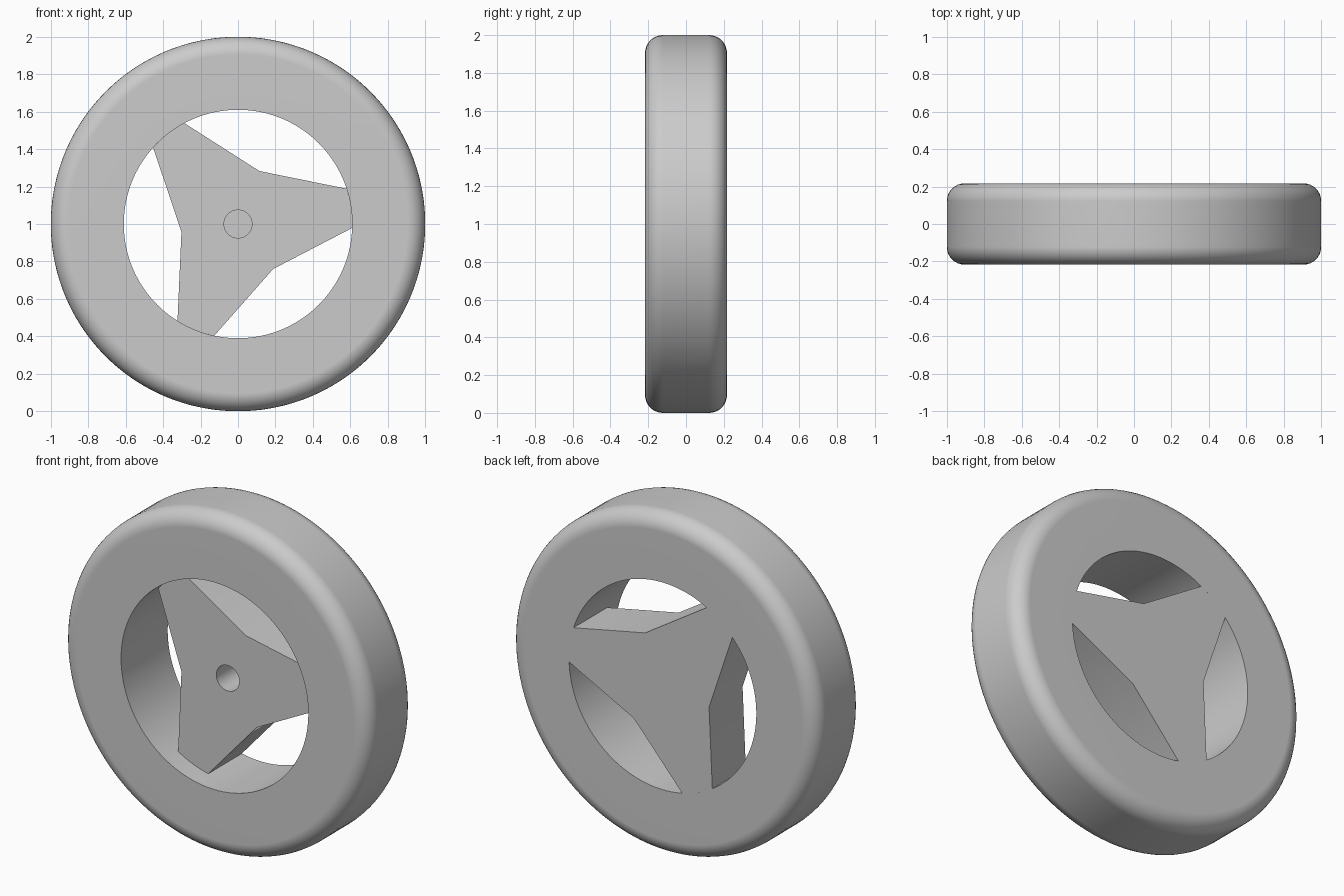
import bpy, bmesh
from math import pi, sin, cos, radians

if "Cube" in bpy.data.objects:
    bpy.data.objects.remove(bpy.data.objects["Cube"])

R_OUT, R_IN, HALF = 1.0, 0.61, 0.217   # tyre radii and half width
FILLET = 0.095
HUB_FRONT = -0.095                     # recessed front of the spokes
HOLE_R, HOLE_END = 0.075, 0.14         # blind axle hole

grey = bpy.data.materials.new("plain grey")
grey.use_nodes = True
grey.diffuse_color = (0.6, 0.6, 0.6, 1)
grey.node_tree.nodes["Principled BSDF"].inputs["Base Color"].default_value = (0.6, 0.6, 0.6, 1)


def finish(bm, name):
    bmesh.ops.recalc_face_normals(bm, faces=bm.faces)
    mesh = bpy.data.meshes.new(name)
    bm.to_mesh(mesh)
    bm.free()
    mesh.materials.append(grey)
    mesh.shade_smooth()
    mesh.set_sharp_from_angle(angle=radians(30))
    obj = bpy.data.objects.new(name, mesh)
    bpy.context.collection.objects.link(obj)
    return obj


def polar(r, degrees, y):
    a = radians(degrees)
    return (r * cos(a), y, 1 + r * sin(a))


def loop(bm, points):
    verts = [bm.verts.new(p) for p in points]
    edges = [bm.edges.new((v, verts[i - 1])) for i, v in enumerate(verts)]
    return verts, edges


def wall(bm, a, b):
    for i in range(len(a)):
        bm.faces.new((a[i - 1], a[i], b[i], b[i - 1]))


# Tyre: rounded profile turned around the axle
profile = [(R_IN, HALF), (R_IN, -HALF)]
for side in (-1, 1):
    for k in range(9):
        t = k / 8 * pi / 2
        t = t if side < 0 else pi / 2 - t
        profile.append((R_OUT - FILLET + FILLET * sin(t),
                        side * (HALF - FILLET + FILLET * cos(t))))
bm = bmesh.new()
verts, edges = loop(bm, [(r, y, 1) for r, y in profile])
bmesh.ops.spin(bm, geom=verts + edges, cent=(0, 0, 1), axis=(0, 1, 0),
               angle=2 * pi, steps=144, use_merge=True)
bmesh.ops.remove_doubles(bm, verts=bm.verts, dist=0.0001)
tyre = finish(bm, "tyre")
tyre.modifiers.new("even shading", "WEIGHTED_NORMAL").keep_sharp = True

# Three spokes: star outline with curved tips that meet the tyre
star = []
for turn in (0, 120, 240):
    star += [(R_IN, turn - 2 + 2.5 * k) for k in range(9)]
    star.append((0.305, turn + 68))
circle = [(HOLE_R, 7.5 * k) for k in range(48)]

bm = bmesh.new()
front, front_edges = loop(bm, [polar(r, a, HUB_FRONT) for r, a in star])
back, _ = loop(bm, [polar(r, a, HALF) for r, a in star])
rim, rim_edges = loop(bm, [polar(r, a, HUB_FRONT) for r, a in circle])
floor, _ = loop(bm, [polar(r, a, HOLE_END) for r, a in circle])
bmesh.ops.triangle_fill(bm, edges=front_edges + rim_edges, use_beauty=True)
bm.faces.new(back)
bm.faces.new(floor)
wall(bm, front, back)
wall(bm, rim, floor)
finish(bm, "spokes")
